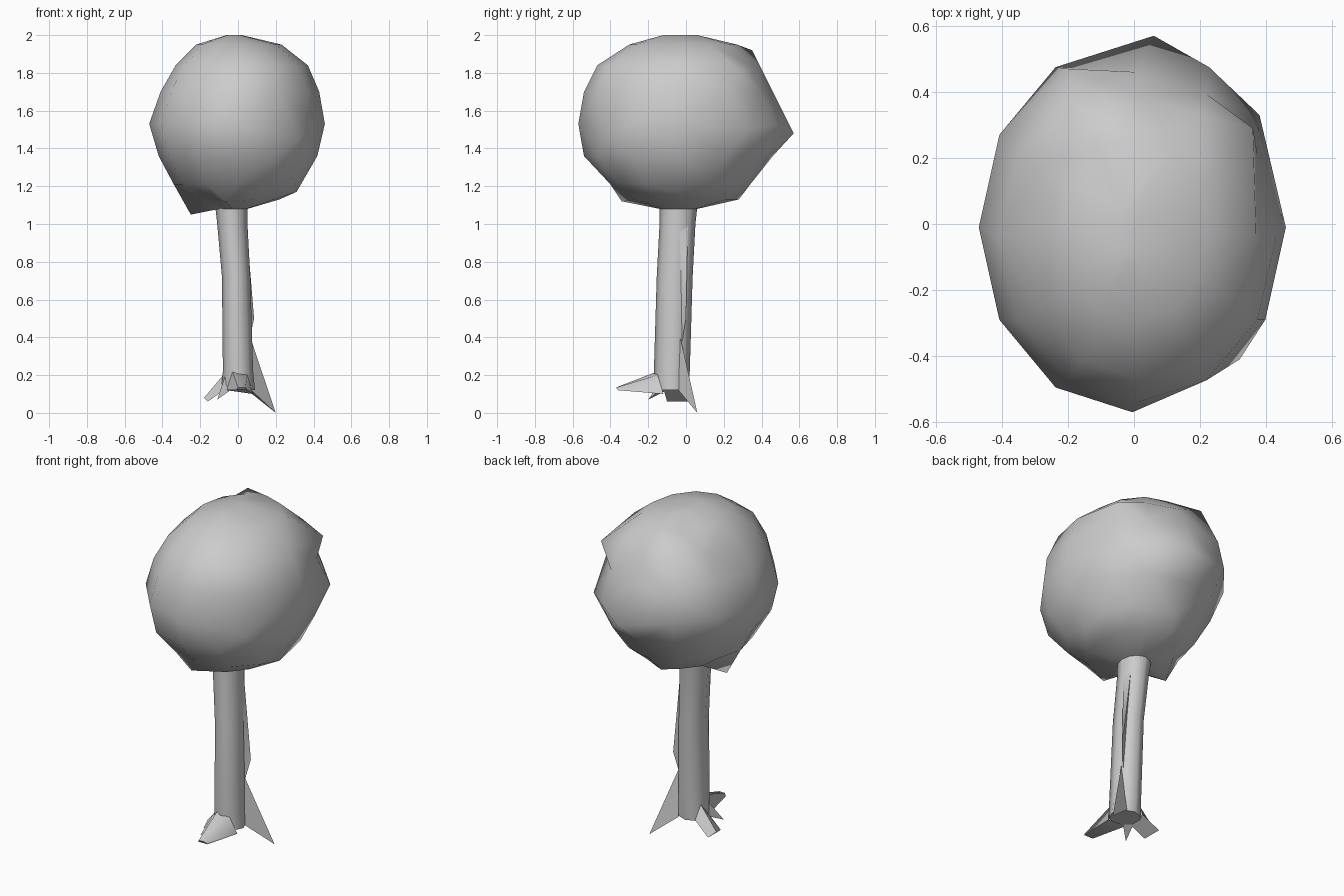
import bpy, bmesh, math
from mathutils import Vector

if "Cube" in bpy.data.objects:
    bpy.data.objects.remove(bpy.data.objects["Cube"])


def finish(bm, name, angle):
    bmesh.ops.recalc_face_normals(bm, faces=bm.faces)
    me = bpy.data.meshes.new(name)
    bm.to_mesh(me)
    bm.free()
    ob = bpy.data.objects.new(name, me)
    bpy.context.collection.objects.link(ob)
    bpy.ops.object.select_all(action='DESELECT')
    ob.select_set(True)
    bpy.context.view_layer.objects.active = ob
    bpy.ops.object.shade_smooth_by_angle(angle=math.radians(angle))
    return ob


def loft(sections, sides):
    """Stack elliptical rings given as (z, xmin, xmax, ymin, ymax)."""
    bm = bmesh.new()
    rings = []
    for z, x0, x1, y0, y1 in sections:
        ring = []
        for i in range(sides):
            a = 2 * math.pi * i / sides
            c, s = math.cos(a), math.sin(a)
            cx, cy = (x0 + x1) / 2, (y0 + y1) / 2
            ring.append(bm.verts.new((cx + c * (x1 - x0) / 2, cy + s * (y1 - y0) / 2, z)))
        rings.append(ring)
    for a, b in zip(rings, rings[1:]):
        for i in range(sides):
            j = (i + 1) % sides
            bm.faces.new((a[i], a[j], b[j], b[i]))
    return bm, rings


# Leafy crown: lofted blob with a few corners pulled out, open where the trunk enters
bm, rings = loft([
    (1.08, -0.11, 0.05, -0.14, 0.06),
    (1.13, -0.22, 0.22, -0.30, 0.25),
    (1.21, -0.34, 0.35, -0.40, 0.34),
    (1.36, -0.42, 0.42, -0.54, 0.46),
    (1.53, -0.47, 0.46, -0.57, 0.55),
    (1.70, -0.41, 0.43, -0.54, 0.46),
    (1.84, -0.33, 0.37, -0.47, 0.39),
    (1.95, -0.22, 0.23, -0.30, 0.27),
    (2.00, -0.06, 0.02, -0.12, 0.06)], 12)
bm.faces.new(rings[-1])
for p in [(-0.25, -0.03, 1.05), (-0.07, -0.34, 1.12), (-0.03, 0.28, 1.13),
          (0.31, -0.05, 1.17), (0.06, 0.57, 1.48), (-0.18, 0.35, 1.92),
          (0.36, 0.29, 1.80), (-0.20, 0.47, 1.68), (0.32, -0.41, 1.45),
          (0.38, 0.33, 1.50)]:
    p = Vector(p)
    min(bm.verts, key=lambda v: (v.co - p).length).co = p
bmesh.ops.triangulate(bm, faces=bm.faces)
finish(bm, "crown", 70)

# Trunk, open at the top inside the crown
bm, rings = loft([
    (0.12, -0.09, 0.09, -0.16, 0.01),
    (0.22, -0.08, 0.08, -0.17, 0.02),
    (0.72, -0.085, 0.065, -0.155, 0.035),
    (1.00, -0.11, 0.05, -0.14, 0.05),
    (1.09, -0.12, 0.05, -0.14, 0.06)], 8)
bm.faces.new(rings[0])
finish(bm, "trunk", 60)


# Roots: wedges from the trunk foot to a tip edge or a point
def root(name, base, tip):
    bm = bmesh.new()
    b = [bm.verts.new(p) for p in base]
    t = [bm.verts.new(p) for p in tip]
    n = len(b)
    for i in range(n):
        j = (i + 1) % n
        if len(t) == 1:
            bm.faces.new((b[i], b[j], t[0]))
        else:
            bm.faces.new((b[i], b[j], t[j], t[i]))
    if len(t) > 1:
        bm.faces.new(t)
    finish(bm, name, 70)


root("front_root",
     [(-0.06, -0.14, 0.12), (0.08, -0.12, 0.10), (0.05, -0.15, 0.20), (-0.03, -0.15, 0.22)],
     [(-0.01, -0.36, 0.12), (0.05, -0.36, 0.12), (0.04, -0.37, 0.135), (0.0, -0.37, 0.135)])
root("left_root",
     [(-0.06, -0.12, 0.13), (-0.06, 0.0, 0.13), (-0.07, -0.04, 0.21)],
     [(-0.16, -0.10, 0.06), (-0.16, 0.02, 0.06), (-0.18, -0.03, 0.08)])
root("left_front_root",
     [(-0.04, -0.14, 0.12), (-0.08, -0.10, 0.12), (-0.07, -0.12, 0.19)],
     [(-0.11, -0.20, 0.07)])
root("right_root",
     [(0.07, -0.04, 0.12), (0.05, 0.00, 0.12), (0.065, -0.03, 0.40)],
     [(0.20, 0.06, 0.0)])

# Thin bark ridge down the right side of the trunk
root("bark_ridge",
     [(0.04, -0.04, 1.05), (0.03, 0.01, 1.00), (0.06, -0.02, 0.38)],
     [(0.085, 0.00, 0.50)])
